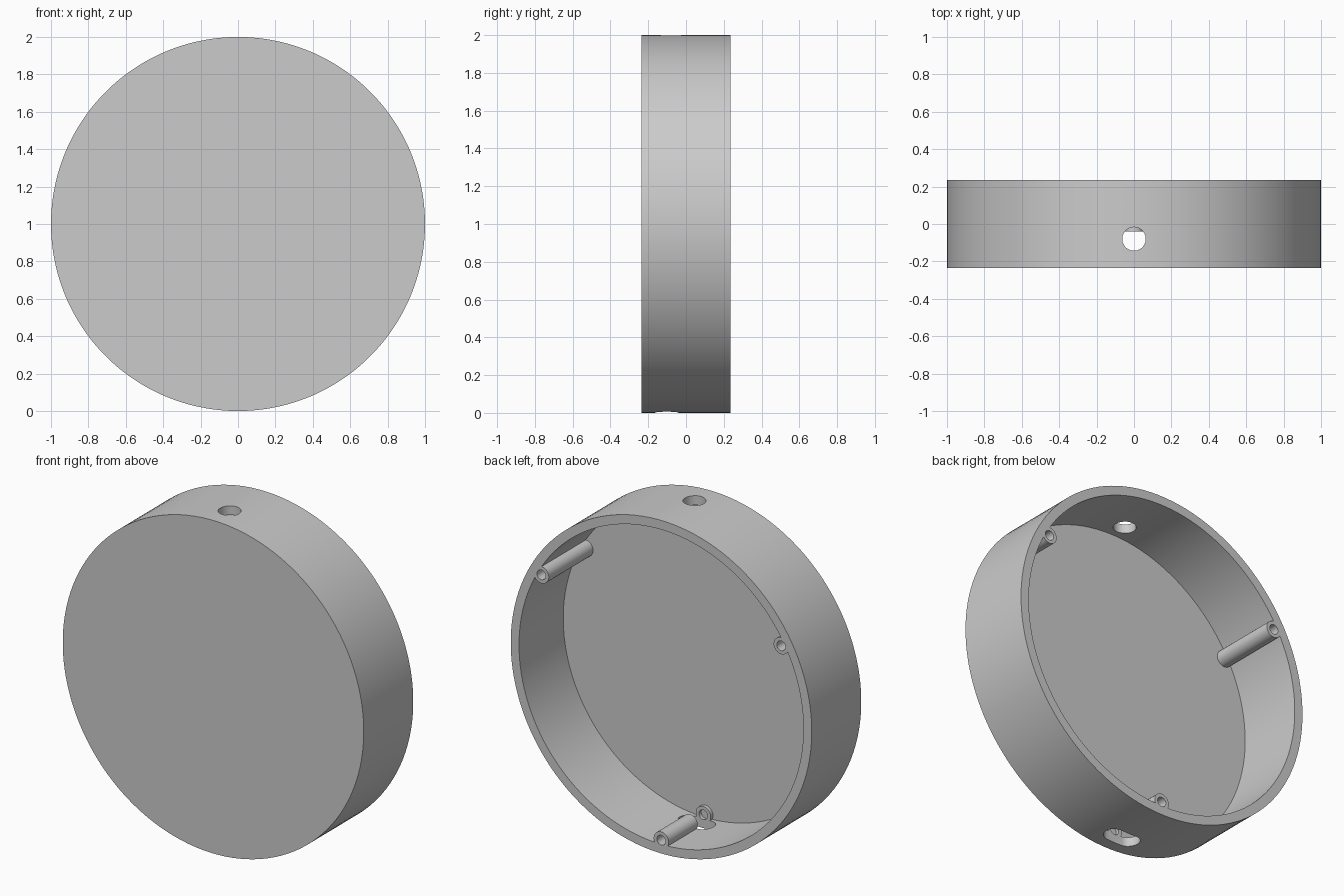
import bpy
import bmesh
import math
from mathutils import Matrix, Vector

cube = bpy.data.objects.get("Cube")
if cube:
    bpy.data.objects.remove(cube, do_unlink=True)

HALF = 0.235           # half depth of the housing
FLOOR = -0.185         # inner face of the front plate
CENTRE = Vector((0, 0, 1))

grey = bpy.data.materials.new("plain_grey")
grey.use_nodes = True
grey.diffuse_color = (0.6, 0.6, 0.6, 1)
grey.node_tree.nodes["Principled BSDF"].inputs["Base Color"].default_value = (0.6, 0.6, 0.6, 1)


def prism(name, outline, start, end, along_y):
    """Extrude a closed 2D outline along y (outline is x, z) or along z (outline is x, y)."""
    bm = bmesh.new()
    place = (lambda p, d: (p[0], d, p[1])) if along_y else (lambda p, d: (p[0], p[1], d))
    face = bm.faces.new([bm.verts.new(place(p, start)) for p in outline])
    grown = bmesh.ops.extrude_face_region(bm, geom=[face])
    top = [v for v in grown["geom"] if isinstance(v, bmesh.types.BMVert)]
    shift = (0, end - start, 0) if along_y else (0, 0, end - start)
    bmesh.ops.translate(bm, verts=top, vec=shift)
    bmesh.ops.recalc_face_normals(bm, faces=bm.faces)
    mesh = bpy.data.meshes.new(name)
    bm.to_mesh(mesh)
    bm.free()
    mesh.materials.append(grey)
    obj = bpy.data.objects.new(name, mesh)
    bpy.context.collection.objects.link(obj)
    return obj


def stadium(x, y, radius, half_run=0.0, count=32):
    """Circle outline, stretched along x into a slot when half_run is set."""
    points = []
    for i in range(count):
        a = math.tau * (i + 0.5) / count
        side = math.copysign(half_run, math.cos(a))
        points.append((x + side + radius * math.cos(a), y + radius * math.sin(a)))
    return points


def combine(target, tool, operation):
    """Apply a boolean and discard the tool."""
    mod = target.modifiers.new(operation.lower(), 'BOOLEAN')
    mod.operation = operation
    mod.solver = 'EXACT'
    mod.object = tool
    bpy.context.view_layer.objects.active = target
    bpy.ops.object.modifier_apply(modifier=mod.name)
    bpy.data.objects.remove(tool, do_unlink=True)


# Round housing: closed front, open back
housing = prism("round_housing", stadium(0, 1, 1, count=128), -HALF, HALF, True)
cavity = prism("cavity_cutter", stadium(0, 1, 0.945, count=128), FLOOR, HALF + 0.1, True)
combine(housing, cavity, 'DIFFERENCE')

# Three screw posts against the wall, each with a blind hole
spots = []
for degrees in (30, 150, 270):
    a = math.radians(degrees)
    spots.append((0.92 * math.cos(a), 1 + 0.92 * math.sin(a)))
for x, z in spots:
    combine(housing, prism("screw_post", stadium(x, z, 0.05), FLOOR - 0.025, HALF, True), 'UNION')
for x, z in spots:
    combine(housing, prism("screw_hole", stadium(x, z, 0.029, count=24), FLOOR, HALF + 0.1, True), 'DIFFERENCE')

# Round cable hole at the top, slot at the bottom that also cuts the lower post
combine(housing, prism("cable_hole", stadium(0, -0.08, 0.063), 1.8, 2.1, False), 'DIFFERENCE')
combine(housing, prism("slot", stadium(0, -0.102, 0.062, 0.05), -0.1, 0.2, False), 'DIFFERENCE')

bpy.ops.object.select_all(action='DESELECT')
housing.select_set(True)
bpy.context.view_layer.objects.active = housing
bpy.ops.object.shade_smooth_by_angle(angle=math.radians(30))
